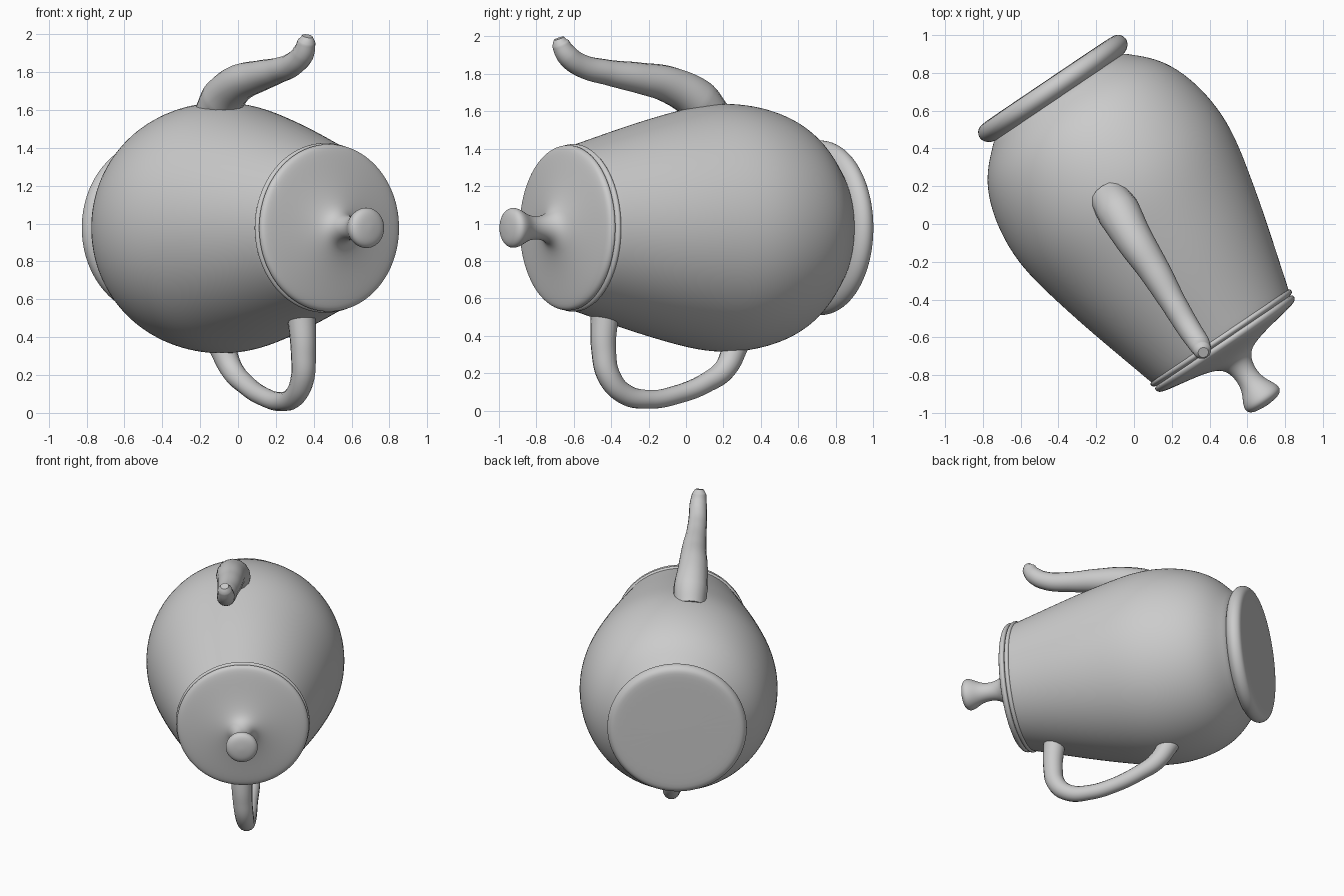
import bpy, bmesh, math
from mathutils import Matrix, Vector

if "Cube" in bpy.data.objects:
    bpy.data.objects.remove(bpy.data.objects["Cube"])

# The pot lies on its side: its turning axis runs from the foot (back left) to the knob (front right)
AXIS = Vector((0.56, -0.83, 0)).normalized()
ORIGIN = Vector((-0.46, 0.763, 0.977))
PLACE = Matrix.Translation(ORIGIN) @ AXIS.to_track_quat('Z', 'Y').to_matrix().to_4x4()


def lathe(name, profile, levels=2, steps=40):
    """Turn (distance along axis, radius) points around the pot axis."""
    bm = bmesh.new()
    verts = [bm.verts.new((r, 0, s)) for s, r in profile]
    edges = [bm.edges.new(pair) for pair in zip(verts, verts[1:])]
    bmesh.ops.spin(bm, geom=verts + edges, cent=(0, 0, 0), axis=(0, 0, 1),
                   angle=2 * math.pi, steps=steps, use_duplicate=False)
    bmesh.ops.remove_doubles(bm, verts=bm.verts, dist=1e-4)
    bmesh.ops.recalc_face_normals(bm, faces=bm.faces)
    mesh = bpy.data.meshes.new(name)
    bm.to_mesh(mesh)
    bm.free()
    mesh.shade_smooth()
    ob = bpy.data.objects.new(name, mesh)
    ob.matrix_world = PLACE
    bpy.context.collection.objects.link(ob)
    sub = ob.modifiers.new("smooth", 'SUBSURF')
    sub.levels = sub.render_levels = levels
    return ob


def tube(name, points):
    """Smooth tapered tube through (x, y, z, radius) points."""
    curve = bpy.data.curves.new(name, 'CURVE')
    curve.dimensions = '3D'
    curve.bevel_depth = 1.0
    curve.bevel_resolution = 6
    curve.resolution_u = 10
    curve.use_fill_caps = True
    spline = curve.splines.new('BEZIER')
    spline.bezier_points.add(len(points) - 1)
    for bp, (x, y, z, r) in zip(spline.bezier_points, points):
        bp.co = (x, y, z)
        bp.radius = r
        bp.handle_left_type = bp.handle_right_type = 'AUTO'
    ob = bpy.data.objects.new(name, curve)
    bpy.context.collection.objects.link(ob)
    return ob


# Barrel-shaped body, closed at both ends
lathe("body", [(0.09, 0), (0.09, 0.40), (0.13, 0.435), (0.20, 0.515), (0.30, 0.59),
               (0.45, 0.645), (0.63, 0.67), (0.80, 0.66), (1.00, 0.615), (1.20, 0.565),
               (1.40, 0.508), (1.60, 0.45), (1.655, 0.435), (1.665, 0.42), (1.665, 0)])

# Flared foot disc
lathe("foot", [(0.0, 0), (0.0, 0.40), (0.005, 0.45), (0.05, 0.475), (0.09, 0.46),
               (0.115, 0.42), (0.12, 0.36), (0.12, 0)])

# Thin raised rim where the lid sits
lathe("lid_rim", [(1.63, 0.42), (1.635, 0.45), (1.655, 0.452), (1.665, 0.438), (1.67, 0.42)], 1)

# Shallow lid with flared knob
lathe("lid", [(1.66, 0), (1.66, 0.43), (1.675, 0.447), (1.70, 0.44), (1.715, 0.41),
              (1.74, 0.25), (1.77, 0.12), (1.81, 0.075), (1.88, 0.058), (1.95, 0.068),
              (2.00, 0.10), (2.045, 0.113), (2.07, 0.085), (2.077, 0.04), (2.08, 0)])

# Curved spout, pointing towards the lid
tube("spout", [(-0.13, 0.14, 1.57, 0.105), (-0.08, 0.06, 1.66, 0.115), (0.0, -0.08, 1.738, 0.10),
               (0.11, -0.25, 1.778, 0.083), (0.21, -0.42, 1.808, 0.068),
               (0.295, -0.56, 1.845, 0.062), (0.345, -0.635, 1.90, 0.058),
               (0.362, -0.67, 1.96, 0.048), (0.367, -0.68, 1.99, 0.028)])

# Loop handle on the underside
tube("handle", [(0.335, -0.435, 0.52, 0.075), (0.345, -0.44, 0.32, 0.066), (0.34, -0.41, 0.18, 0.062),
                (0.30, -0.33, 0.09, 0.056), (0.23, -0.20, 0.06, 0.05), (0.13, -0.04, 0.088, 0.05),
                (0.04, 0.11, 0.15, 0.053), (-0.03, 0.21, 0.225, 0.06), (-0.09, 0.27, 0.36, 0.07)])
